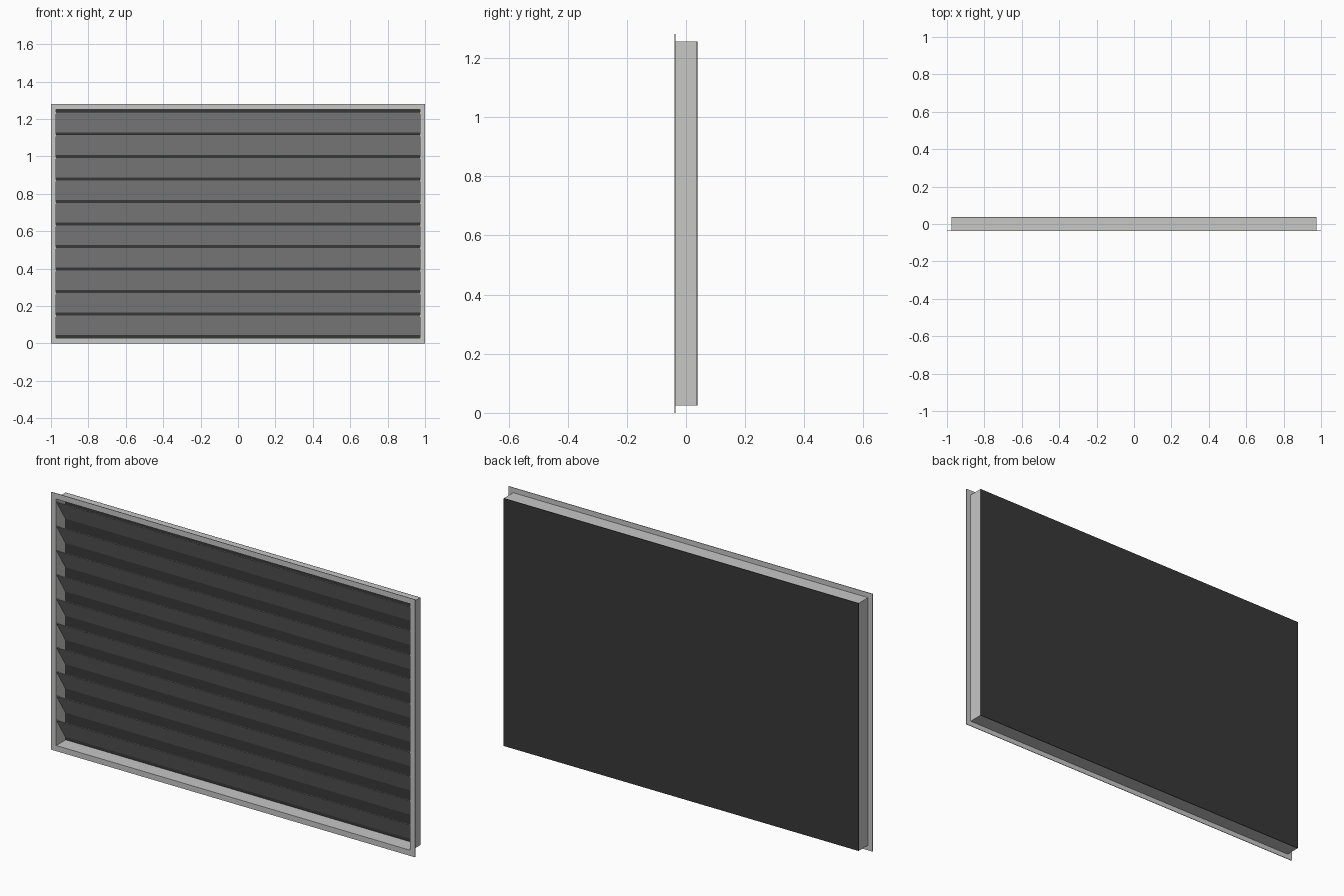
import bpy
from mathutils import Vector

if "Cube" in bpy.data.objects:
    bpy.data.objects.remove(bpy.data.objects["Cube"])

W, H = 2.0, 1.28          # outer flange size
RIM = 0.025               # flange width
T = 0.003                 # sheet thickness
Y0, Y1 = -0.0385, 0.0385  # front and back


def material(name, value):
    m = bpy.data.materials.new(name)
    m.diffuse_color = (*value, 1.0)
    m.use_nodes = True
    m.node_tree.nodes["Principled BSDF"].inputs["Base Color"].default_value = m.diffuse_color
    return m


FRAME = material("light grey metal", (0.57, 0.57, 0.565))
SLAT = material("mid grey metal", (0.41, 0.42, 0.41))
BACK = material("black backing", (0.04, 0.04, 0.04))


def mesh_object(name, verts, faces, mat):
    me = bpy.data.meshes.new(name)
    me.from_pydata(verts, [], faces)
    me.materials.append(mat)
    ob = bpy.data.objects.new(name, me)
    bpy.context.collection.objects.link(ob)
    return ob


def rect(hx, z0, z1, y):
    return [(-hx, y, z0), (hx, y, z0), (hx, y, z1), (-hx, y, z1)]


def ring(name, inset_out, inset_in, ya, yb, mat):
    """Rectangular tube between two insets from the outer edge."""
    verts = []
    for y in (ya, yb):
        for i in (inset_out, inset_in):
            verts += rect(W / 2 - i, i, H - i, y)
    faces = []
    for k in range(4):
        n = (k + 1) % 4
        faces += [(k, n, 4 + n, 4 + k),            # front
                  (8 + n, 8 + k, 12 + k, 12 + n),  # back
                  (n, k, 8 + k, 8 + n),            # outside
                  (4 + k, 4 + n, 12 + n, 12 + k)]  # inside
    return mesh_object(name, verts, faces, mat)


def prism(name, profile, hx, mat):
    """Four-sided (y, z) profile, counter-clockwise from +x, extruded along x."""
    verts = [(x, y, z) for x in (-hx, hx) for y, z in profile]
    faces = [(3, 2, 1, 0), (4, 5, 6, 7)]
    faces += [(k, (k + 1) % 4, 4 + (k + 1) % 4, 4 + k) for k in range(4)]
    return mesh_object(name, verts, faces, mat)


# Front flange and the sleeve behind it
ring("front_flange", 0.0, RIM + T, Y0, Y0 + T, FRAME)
ring("sleeve", RIM, RIM + T, Y0 + T, Y1 - T, FRAME)

# Closed back panel
prism("back_panel", [(Y1 - T, RIM), (Y1, RIM), (Y1, H - RIM), (Y1 - T, H - RIM)],
      W / 2 - RIM, BACK)

# Ten louvre slats, high at the front and low at the back
COUNT, PITCH, RISE = 10, 0.1205, 0.108
for i in range(COUNT):
    zc = H / 2 + (i - (COUNT - 1) / 2) * PITCH
    top = Vector((Y0 + 0.002, zc + RISE / 2))
    low = Vector((Y1 - T - 0.003, zc - RISE / 2))
    d = (low - top).normalized()
    n = Vector((-d.y, d.x)) * T
    prism(f"slat_{i + 1}", [top, low, low + n, top + n], W / 2 - RIM - T, SLAT)
